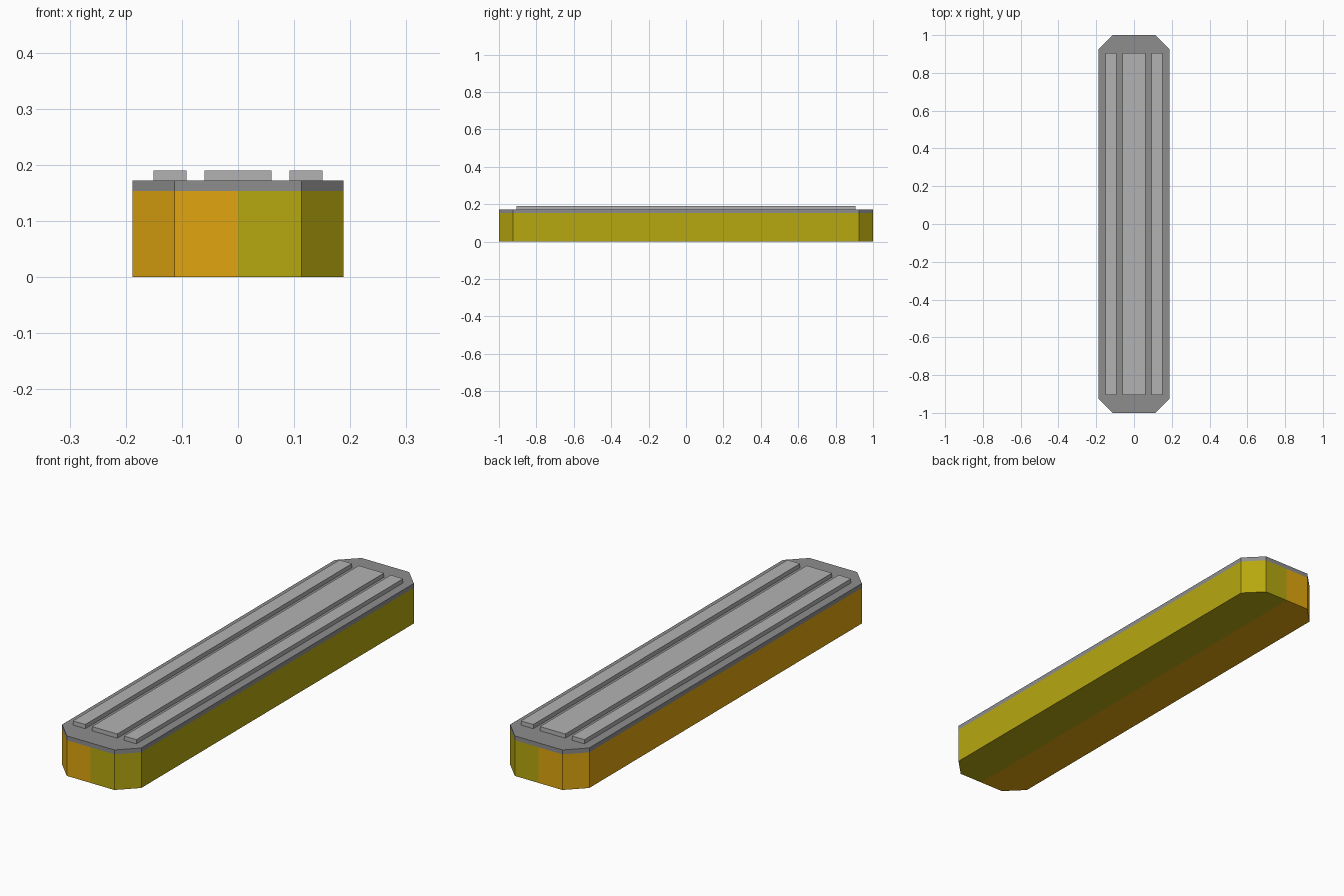
import bpy, bmesh

if "Cube" in bpy.data.objects:
    bpy.data.objects.remove(bpy.data.objects["Cube"])

W, L, C = 0.188, 1.0, 0.075          # half width, half length, corner chamfer
Z_BODY, Z_DECK, Z_SLAT = 0.153, 0.172, 0.19


def material(name, rgb):
    m = bpy.data.materials.new(name)
    m.diffuse_color = (*rgb, 1)
    m.use_nodes = True
    m.node_tree.nodes["Principled BSDF"].inputs["Base Color"].default_value = m.diffuse_color
    return m


def prism(name, points, z0, z1, mat, skip_last=False, bottom=True, top=True):
    """Extrude a counter-clockwise outline; skip_last leaves the closing wall open."""
    bm = bmesh.new()
    low = [bm.verts.new((x, y, z0)) for x, y in points]
    high = [bm.verts.new((x, y, z1)) for x, y in points]
    n = len(points)
    for i in range(n - 1 if skip_last else n):
        j = (i + 1) % n
        bm.faces.new((low[i], low[j], high[j], high[i]))
    if bottom:
        bm.faces.new(low[::-1])
    if top:
        bm.faces.new(high)
    mesh = bpy.data.meshes.new(name)
    bm.to_mesh(mesh)
    bm.free()
    mesh.materials.append(mat)
    obj = bpy.data.objects.new(name, mesh)
    bpy.context.collection.objects.link(obj)
    return obj


yellow = material("yellow", (0.47, 0.39, 0.005))
orange = material("orange", (0.75, 0.38, 0.005))
dark_grey = material("dark_grey", (0.27, 0.27, 0.27))
light_grey = material("light_grey", (0.45, 0.45, 0.45))

# Two-tone body halves, each half of a chamfered rectangle, open where they join
right = [(0, -L), (W - C, -L), (W, -L + C), (W, L - C), (W - C, L), (0, L)]
left = [(-x, -y) for x, y in right]
prism("body_right", right, 0, Z_BODY, yellow, skip_last=True, top=False)
prism("body_left", left, 0, Z_BODY, orange, skip_last=True, top=False)

# Grey deck with the full chamfered outline
prism("deck", right[1:5] + left[1:5], Z_BODY, Z_DECK, dark_grey, bottom=False)

# Raised slats along the deck
for name, x0, x1 in (("slat_left", -0.151, -0.092),
                     ("slat_middle", -0.06, 0.06),
                     ("slat_right", 0.092, 0.151)):
    y = 0.905
    prism(name, [(x0, -y), (x1, -y), (x1, y), (x0, y)], Z_DECK, Z_SLAT,
          light_grey, bottom=False)
